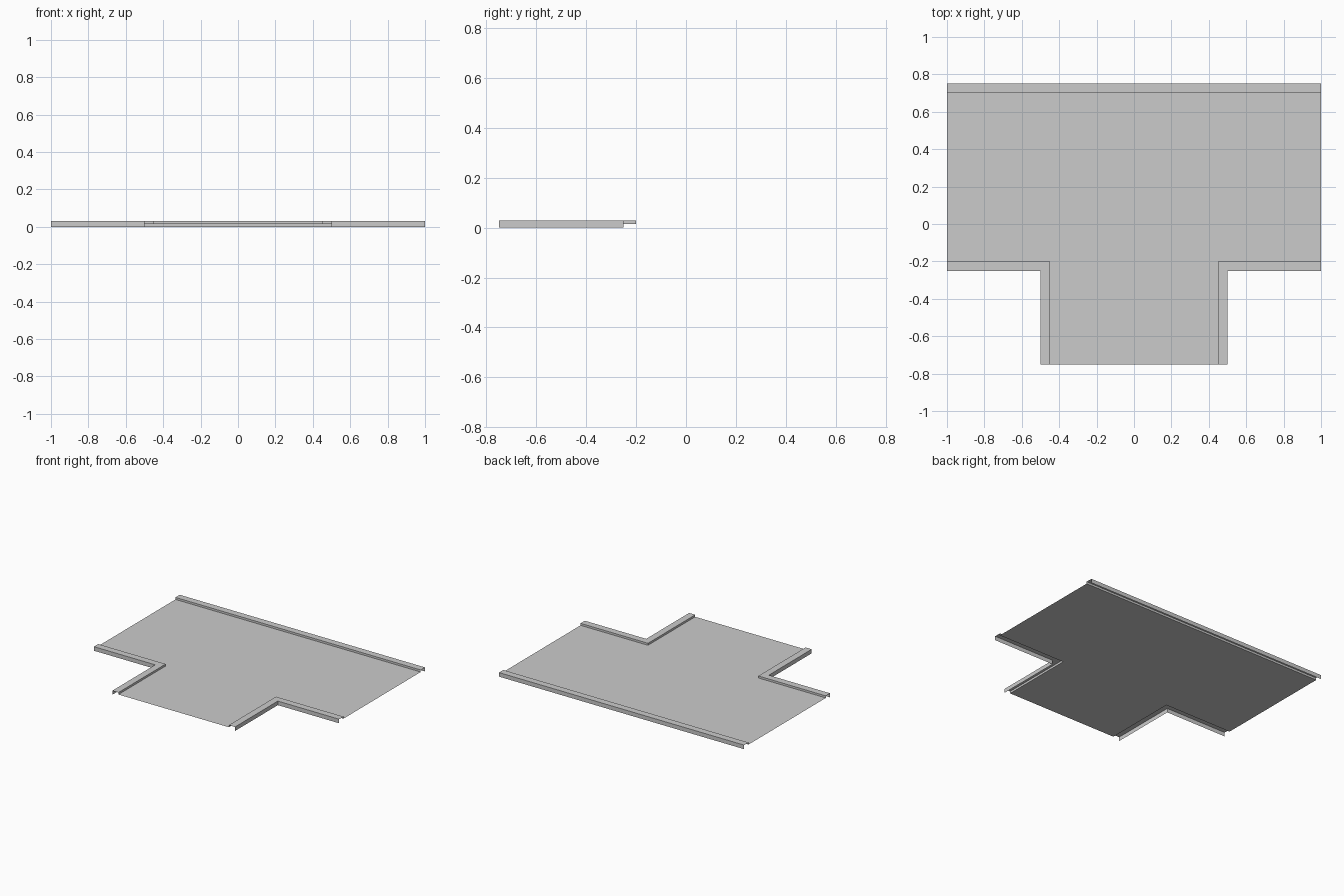
import bpy

cube = bpy.data.objects.get("Cube")
if cube:
    bpy.data.objects.remove(cube, do_unlink=True)

DECK_Z, TOP_Z = 0.015, 0.03
RIM = 0.05

grey = bpy.data.materials.new("plain_grey")
grey.use_nodes = True
colour = (0.6, 0.6, 0.6, 1)
grey.diffuse_color = colour
grey.node_tree.nodes["Principled BSDF"].inputs["Base Color"].default_value = colour


def add_sheet(name, verts, faces):
    mesh = bpy.data.meshes.new(name)
    mesh.from_pydata(verts, [], faces)
    mesh.materials.append(grey)
    mesh.update()
    obj = bpy.data.objects.new(name, mesh)
    bpy.context.collection.objects.link(obj)
    return obj


def add_rim(name, outer, inner):
    """Folded open channel: outer wall, flat top, short inner wall."""
    rows = [(outer, 0), (outer, TOP_Z), (inner, TOP_Z), (inner, DECK_Z)]
    n = len(outer)
    verts = [(x, y, z) for path, z in rows for x, y in path]
    faces = [(r * n + i, r * n + i + 1, (r + 1) * n + i + 1, (r + 1) * n + i)
             for r in range(len(rows) - 1) for i in range(n - 1)]
    return add_rim_sheet(name, verts, faces)


def add_rim_sheet(name, verts, faces):
    return add_sheet(name, verts, faces)


# T-shaped deck, split into a wide slab and a stem
stem = 0.5 - RIM
front = -0.25 + RIM
back = 0.75 - RIM
outline = [(-1, front), (-stem, front), (-stem, -0.75), (stem, -0.75),
           (stem, front), (1, front), (1, back), (-1, back)]
add_sheet("deck", [(x, y, DECK_Z) for x, y in outline],
          [(0, 1, 4, 5, 6, 7), (1, 2, 3, 4)])

# Straight rim along the back
add_rim("back_rim", [(1, 0.75), (-1, 0.75)], [(1, back), (-1, back)])

# L-shaped rims in the two front corners
outer = [(-1, -0.25), (-0.5, -0.25), (-0.5, -0.75)]
inner = [(-1, front), (-stem, front), (-stem, -0.75)]
add_rim("right_corner_rim", outer, inner)


def mirror(path):
    return [(-x, y) for x, y in reversed(path)]


add_rim("left_corner_rim", mirror(outer), mirror(inner))
